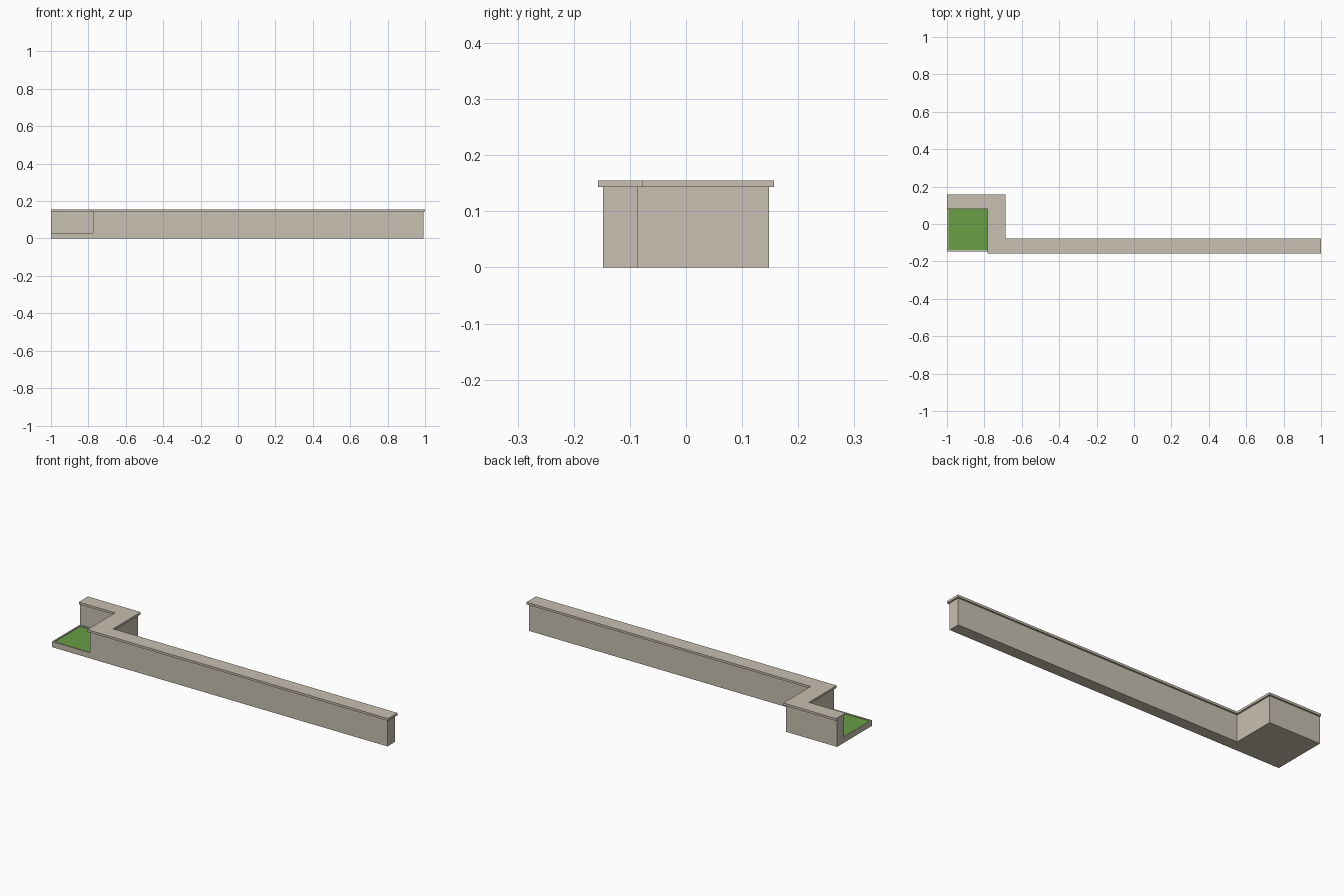
import bpy
import bmesh

cube = bpy.data.objects.get("Cube")
if cube:
    bpy.data.objects.remove(cube, do_unlink=True)


def make_material(name, rgb):
    mat = bpy.data.materials.new(name)
    mat.use_nodes = True
    mat.diffuse_color = (*rgb, 1)
    mat.node_tree.nodes["Principled BSDF"].inputs["Base Color"].default_value = (*rgb, 1)
    return mat


stone = make_material("sandstone", (0.58, 0.53, 0.44))
grass = make_material("grass green", (0.138, 0.342, 0.058))


def prism(name, outline, bottom, top, materials, sunk_bed=False):
    """Extrude a flat outline upwards, optionally sinking a bed into its top."""
    bm = bmesh.new()
    base = bm.faces.new([bm.verts.new((x, y, bottom)) for x, y in outline])
    result = bmesh.ops.extrude_face_region(bm, geom=[base], use_keep_orig=True)
    raised = [v for v in result["geom"] if isinstance(v, bmesh.types.BMVert)]
    bmesh.ops.translate(bm, verts=raised, vec=(0, 0, top - bottom))
    bmesh.ops.recalc_face_normals(bm, faces=bm.faces)
    if sunk_bed:
        lid = max(bm.faces, key=lambda f: f.calc_center_median().z)
        bmesh.ops.inset_region(bm, faces=[lid], thickness=0.011)
        floor = bmesh.ops.extrude_face_region(bm, geom=[lid])["geom"]
        bmesh.ops.translate(bm, verts=[v for v in floor if isinstance(v, bmesh.types.BMVert)],
                            vec=(0, 0, -0.004))
        if lid.is_valid:
            bm.faces.remove(lid)
        for f in floor:
            if isinstance(f, bmesh.types.BMFace):
                f.material_index = 1
    mesh = bpy.data.meshes.new(name)
    bm.to_mesh(mesh)
    bm.free()
    for mat in materials:
        mesh.materials.append(mat)
    obj = bpy.data.objects.new(name, mesh)
    bpy.context.collection.objects.link(obj)


def stepped_outline(o):
    """Plan of the stepped wall, widened by overhang o on its free sides."""
    return [(-0.775 - o, -0.148 - o), (0.991 + o, -0.148 - o), (0.991 + o, -0.086 + o),
            (-0.696 + o, -0.086 + o), (-0.696 + o, 0.148 + o), (-1, 0.148 + o),
            (-1, 0.088 - o), (-0.775 - o, 0.088 - o)]


# Stepped wall and its overhanging coping
prism("wall", stepped_outline(0), 0, 0.143, [stone])
prism("coping", stepped_outline(0.009), 0.143, 0.155, [stone])

# Low planter in the corner, with grass sunk inside the rim
prism("planter", [(-1, -0.148), (-0.775, -0.148), (-0.775, 0.088), (-1, 0.088)],
      0, 0.03, [stone, grass], sunk_bed=True)
